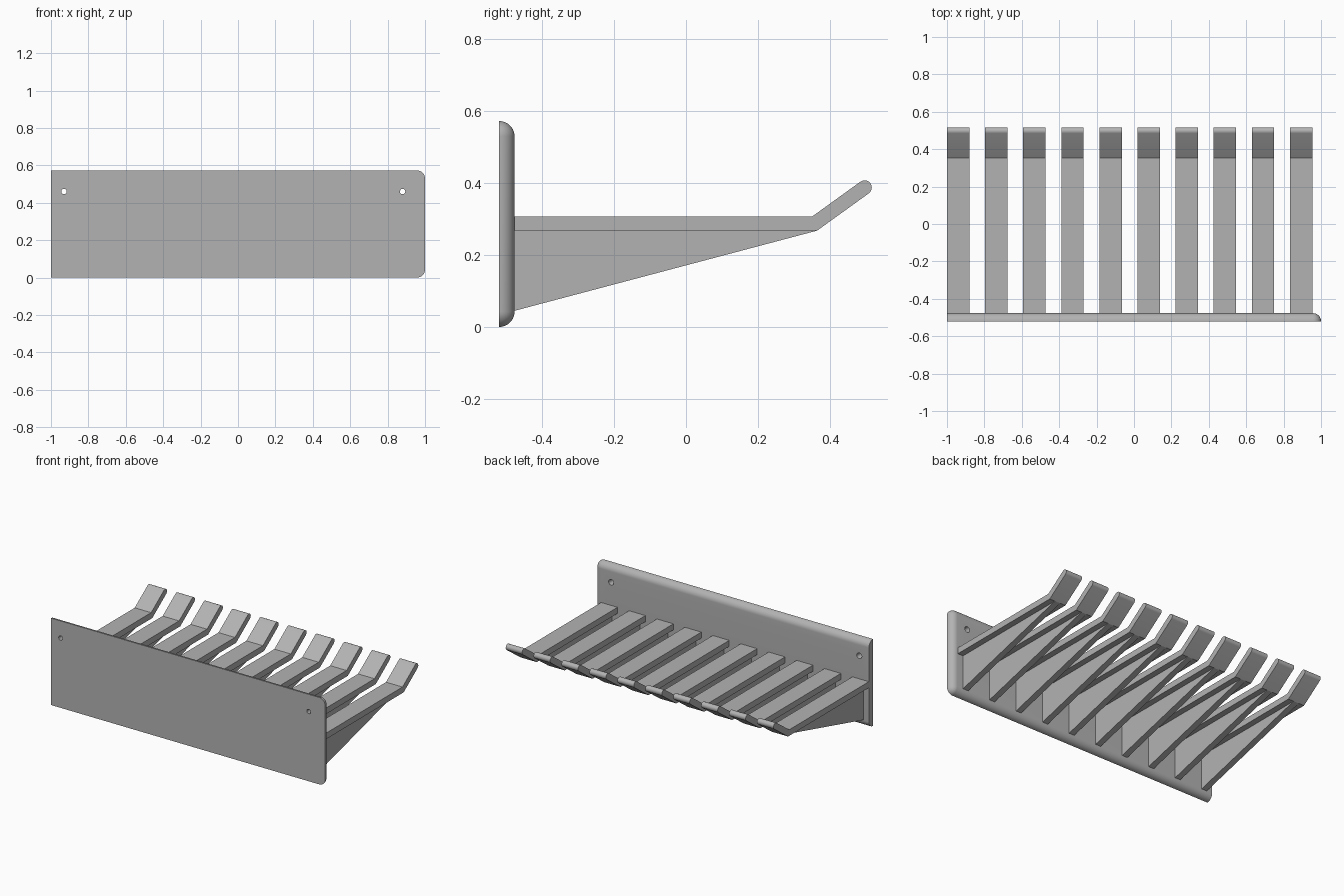
import bpy, bmesh
from math import sin, cos, pi, radians, tan
from mathutils import Matrix

cube = bpy.data.objects.get("Cube")
if cube:
    bpy.data.objects.remove(cube, do_unlink=True)

grey = bpy.data.materials.new("light grey plastic")
grey.use_nodes = True
colour = (0.45, 0.45, 0.45, 1)
grey.diffuse_color = colour
grey.node_tree.nodes["Principled BSDF"].inputs["Base Color"].default_value = colour

FRONT, BACK = -0.52, -0.477      # plate faces
HEIGHT, ROUND = 0.573, 0.043     # plate height and edge radius
ARM_TOP, THICK, WIDTH = 0.308, 0.04, 0.12
COUNT, PITCH = 10, 0.2037
STEPS = 10


def finish(name, bm):
    bmesh.ops.recalc_face_normals(bm, faces=bm.faces)
    mesh = bpy.data.meshes.new(name)
    bm.to_mesh(mesh)
    bm.free()
    mesh.materials.append(grey)
    obj = bpy.data.objects.new(name, mesh)
    bpy.context.scene.collection.objects.link(obj)
    return obj


def smooth(obj):
    bpy.ops.object.select_all(action='DESELECT')
    obj.select_set(True)
    bpy.context.view_layer.objects.active = obj
    bpy.ops.object.shade_smooth_by_angle(angle=radians(30))


def extrude_profile(name, points, x, width):
    """Extrude a (y, z) outline along x."""
    bm = bmesh.new()
    face = bm.faces.new([bm.verts.new((x, y, z)) for y, z in points])
    new = bmesh.ops.extrude_face_region(bm, geom=[face])["geom"]
    moved = [v for v in new if isinstance(v, bmesh.types.BMVert)]
    bmesh.ops.translate(bm, verts=moved, vec=(width, 0, 0))
    return finish(name, bm)


# Back plate: shrinking outlines form the rounded edge, the left-hand end stays flat
bm = bmesh.new()
rings = []
for i in range(STEPS + 1):
    t = pi / 2 * i / STEPS
    radius = ROUND * cos(t)
    y = FRONT + ROUND * sin(t)
    inset = ROUND - radius
    outline = [(-1, HEIGHT - inset), (-1, inset)]
    for cz, start in ((ROUND, -pi / 2), (HEIGHT - ROUND, 0)):
        for k in range(STEPS + 1):
            a = start + pi / 2 * k / STEPS
            outline.append((1 - ROUND + radius * cos(a), cz + radius * sin(a)))
    rings.append([bm.verts.new((x, y, z)) for x, z in outline])
for lower, upper in zip(rings, rings[1:]):
    for k in range(len(lower)):
        n = (k + 1) % len(lower)
        bm.faces.new((lower[k], lower[n], upper[n], upper[k]))
bm.faces.new(rings[0])
bm.faces.new(rings[-1])
bmesh.ops.remove_doubles(bm, verts=bm.verts, dist=0.0001)
plate = finish("back_plate", bm)

# Screw holes, slightly wider on the arm side
bm = bmesh.new()
for x in (-0.93, 0.88):
    place = Matrix.Translation((x, (FRONT + BACK) / 2, 0.46)) @ Matrix.Rotation(-pi / 2, 4, 'X')
    bmesh.ops.create_cone(bm, cap_ends=True, segments=24, radius1=0.014,
                          radius2=0.019, depth=0.05, matrix=place)
cutter = finish("screw_hole_cutter", bm)
cutter.hide_render = True
cut = plate.modifiers.new("screw holes", 'BOOLEAN')
cut.operation = 'DIFFERENCE'
cut.solver = 'EXACT'
cut.object = cutter
bpy.context.view_layer.objects.active = plate
bpy.ops.object.modifier_apply(modifier=cut.name)
bpy.data.objects.remove(cutter, do_unlink=True)
smooth(plate)

# Arm outline: level bar, upturned tip with a round end
slope = radians(35.4)
bend = 0.352
tip_y, tip_z, tip_r = 0.497, 0.388, THICK / 2
under = (bend + THICK * tan(slope / 2), ARM_TOP - THICK)
arm = [(BACK - 0.01, ARM_TOP), (BACK - 0.01, ARM_TOP - THICK), under]
for k in range(STEPS + 1):
    a = slope - pi / 2 + pi * k / STEPS
    arm.append((tip_y + tip_r * cos(a), tip_z + tip_r * sin(a)))
arm.append((bend, ARM_TOP))

# Triangular web beneath each arm
web = [(BACK - 0.01, 0.045), (BACK, 0.045), under, (BACK - 0.01, ARM_TOP - THICK)]
WEB_WIDTH = 0.04

for i in range(COUNT):
    x = -1 + PITCH * i
    smooth(extrude_profile(f"arm_{i + 1}", arm, x, WIDTH))
    extrude_profile(f"web_{i + 1}", web, x + (WIDTH - WEB_WIDTH) / 2, WEB_WIDTH)
